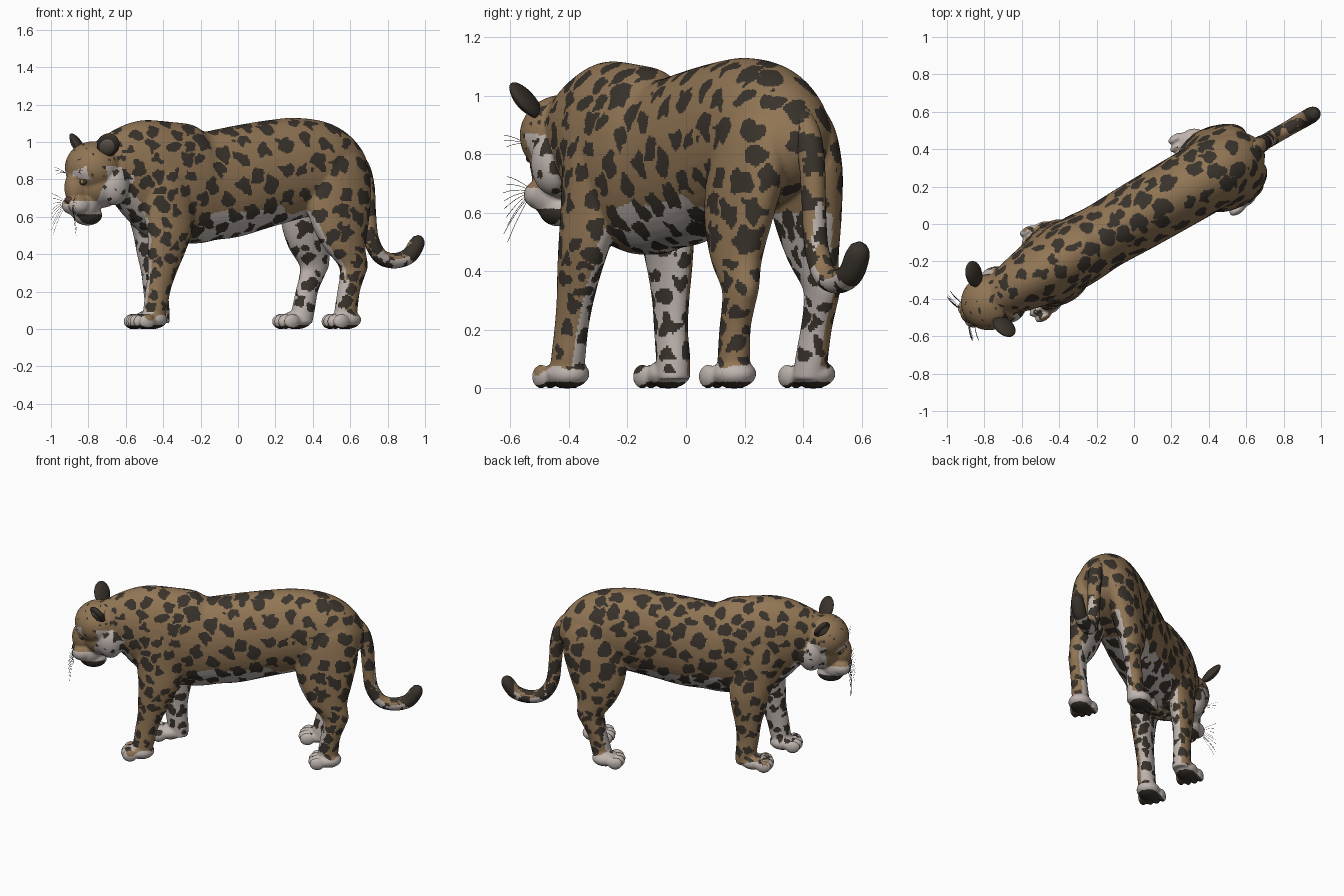
import bpy, bmesh, math, random
from mathutils import Vector, Matrix, noise
from mathutils.bvhtree import BVHTree
from mathutils.kdtree import KDTree

random.seed(4)
if "Cube" in bpy.data.objects:
    bpy.data.objects.remove(bpy.data.objects["Cube"])

MID = 0.025                      # lateral middle of the animal
TURN = Matrix.Rotation(math.radians(30), 4, 'Z')
SIDES = {"left": -1, "right": 1}
made = []


def material(name, rgb):
    m = bpy.data.materials.new(name)
    m.use_nodes = True
    m.diffuse_color = (*rgb, 1)
    bsdf = next(n for n in m.node_tree.nodes if n.type == 'BSDF_PRINCIPLED')
    bsdf.inputs["Base Color"].default_value = (*rgb, 1)
    bsdf.inputs["Roughness"].default_value = 0.8
    return m


TAN, DARK, PALE = range(3)
coat = [material("tan_fur", (.285, .18, .09)),
        material("dark_marking", (.042, .033, .025)),
        material("pale_fur", (.52, .46, .43))]
ear_lining = material("ear_lining", (.16, .125, .10))
nose_skin = material("nose_skin", (.10, .055, .045))
amber = material("amber_eye", (.35, .22, .05))


def make(name, bm, mats):
    bmesh.ops.recalc_face_normals(bm, faces=bm.faces)
    me = bpy.data.meshes.new(name)
    bm.to_mesh(me)
    bm.free()
    ob = bpy.data.objects.new(name, me)
    bpy.context.collection.objects.link(ob)
    made.append(ob)
    for m in mats:
        me.materials.append(m)
    for p in me.polygons:
        p.use_smooth = True
    return ob


def spline(rows, n):
    """Catmull-Rom interpolation through rows of numbers."""
    out = []
    last = len(rows) - 1
    for i in range(last):
        a, b, c, d = (rows[min(max(i + k, 0), last)] for k in (-1, 0, 1, 2))
        for j in range(n):
            t = j / n
            out.append([q + .5 * t * (r - p + t * (2 * p - 5 * q + 4 * r - s + t * (3 * (q - r) + s - p)))
                        for p, q, r, s in zip(a, b, c, d)])
    return out + [list(rows[-1])]


def loft(bm, rings, sides=32):
    """Skin over ellipses given as (centre, axis, axis)."""
    loops = []
    for c, a, b in rings:
        angles = [math.tau * k / sides for k in range(sides)]
        loops.append([bm.verts.new(c + a * math.cos(t) + b * math.sin(t)) for t in angles])
    for low, high in zip(loops, loops[1:]):
        for k in range(sides):
            m = (k + 1) % sides
            bm.faces.new((low[k], low[m], high[m], high[k]))
    bm.faces.new(loops[0])
    bm.faces.new(loops[-1])


def ball(bm, centre, radii, rot=Matrix()):
    bmesh.ops.create_uvsphere(bm, u_segments=32, v_segments=20, radius=1,
                              matrix=Matrix.Translation(centre) @ rot @ Matrix.Diagonal((*radii, 1)))


body = bmesh.new()

# Torso and neck: along, top, bottom, half width
torso = [(-.86, 1.0, .74, .10), (-.75, 1.06, .68, .135), (-.65, 1.1, .58, .16),
         (-.55, 1.116, .5, .18), (-.4, 1.106, .46, .19), (-.28, 1.092, .455, .187),
         (-.2, 1.056, .46, .18), (-.12, 1.066, .475, .18), (.02, 1.09, .492, .185),
         (.2, 1.115, .54, .188), (.36, 1.128, .58, .19), (.53, 1.11, .62, .188),
         (.65, 1.06, .66, .165), (.74, .98, .71, .12), (.795, .89, .78, .05)]
loft(body, [(Vector((u, MID, (t + b) / 2)), Vector((0, w, 0)), Vector((0, 0, (t - b) / 2)))
            for u, t, b, w in spline(torso, 5)], 40)

# Legs: height, along, offset from middle, radius along, radius across
front_leg = [(.03, -.6, .15, .06, .055), (.1, -.585, .152, .066, .056), (.2, -.567, .15, .071, .053),
             (.3, -.54, .15, .083, .056), (.4, -.514, .148, .107, .063), (.5, -.49, .14, .127, .075),
             (.62, -.48, .12, .15, .086), (.78, -.48, .1, .16, .096), (.92, -.48, .085, .13, .08),
             (1.03, -.47, .07, .06, .04)]
hind_leg = [(.03, .575, .17, .06, .055), (.1, .582, .172, .064, .053), (.2, .596, .176, .063, .05),
            (.28, .618, .175, .072, .051), (.34, .625, .172, .086, .055), (.44, .578, .16, .124, .072),
            (.58, .56, .14, .175, .09), (.75, .565, .11, .2, .106), (.9, .57, .09, .17, .096),
            (1.02, .56, .07, .08, .045)]
# Each with its near paw, and the shift of the far leg and far paw
for rows, paw, stride, paw_shift in ((front_leg, (-.615, .147), .22, (.155, .015)),
                                     (hind_leg, (.568, .172), -.075, (-.093, .022))):
    for side in SIDES.values():
        far = side > 0
        loft(body, [(Vector((u + far * stride * max(0, 1 - z / .75), MID + side * v, z)),
                     Vector((ru, 0, 0)), Vector((0, rv, 0))) for z, u, v, ru, rv in spline(rows, 5)])
        # Paw with four toes
        x, y = paw[0] + far * paw_shift[0], MID + side * (paw[1] + far * paw_shift[1])
        ball(body, (x + .015, y, .048), (.083, .074, .05))
        for k in (-1.5, -.5, .5, 1.5):
            ball(body, (x - .07 + .012 * abs(k), y + .043 * k, .039), (.048, .0235, .041))

# Head: skull, bridge, muzzle, chin, cheeks and brows
ball(body, (-.88, MID, .862), (.152, .15, .14))
ball(body, (-.84, MID, .77), (.14, .135, .125))
ball(body, (-.98, MID, .755), (.07, .06, .10))
ball(body, (-.94, MID, .655), (.085, .075, .08))
ball(body, (-.915, MID, .608), (.085, .06, .056))
for side in SIDES.values():
    ball(body, (-.985, MID + side * .035, .66), (.062, .05, .05))
    ball(body, (-.80, MID + side * .09, .77), (.085, .07, .11))
    ball(body, (-.95, MID + side * .07, .835), (.055, .045, .03))

# Fuse the parts into one smooth skin
skin = make("body_coat", body, coat)
remesh = skin.modifiers.new("fuse", 'REMESH')
remesh.mode = 'VOXEL'
remesh.voxel_size = .0078
relax = skin.modifiers.new("relax", 'SMOOTH')
relax.factor, relax.iterations = .5, 6
graph = bpy.context.evaluated_depsgraph_get()
fused = bpy.data.meshes.new_from_object(skin.evaluated_get(graph))
skin.modifiers.clear()
skin.data = fused
fused.materials.clear()
for m in coat:
    fused.materials.append(m)
floor = min(v.co.z for v in fused.vertices)
fused.transform(Matrix.Translation((0, 0, -floor)))


def scatter(mesh, gap, tries):
    """Spread blotches evenly over a skin; returns a test for being inside one."""
    spots = []
    for face in random.choices(mesh.polygons[:], k=tries):
        c = face.center.copy()
        g = gap(c)
        if all((c - q).length > (g + h) / 2 for q, h in spots):
            spots.append((c, g))
    kd = KDTree(len(spots))
    for i, (c, g) in enumerate(spots):
        kd.insert(c, i)
    kd.balance()
    sizes = [g * random.uniform(.4, .56) for c, g in spots]

    def inside(p, k=1):
        i, d = kd.find(p + noise.noise_vector(p * 21) * .034)[1:]
        return d < sizes[i] * k
    return inside


def coat_gap(p):
    if p.x < -.78 and p.z > .54:
        return .052
    return .064 if p.z < .5 else .078 if p.x < -.3 else .095


spotted = scatter(fused, coat_gap, 8000)


def head_colour(p, s, wobble):
    if .56 < p.z < .614 and s > .028 and p.x > -1.0:
        return DARK                                    # lips
    if p.z < .685 and not (s < .03 and p.z > .665):
        return PALE                                    # muzzle and chin
    if s > .075 and p.z < .87 + wobble and p.x > -.885 + wobble:
        return DARK if spotted(p, .6) else PALE        # cheeks
    if .03 < s < .11 and .80 < p.z + wobble < .845 and p.x < -.92:
        return PALE                                    # brows
    return DARK if p.z > .8 and spotted(p, .8 if p.x > -.87 else .4) else TAN


def body_colour(p, n):
    side = p.y - MID
    s = abs(side)
    inward = -n.y * math.copysign(1, side)
    wobble = .04 * noise.noise(p * 12)
    if p.x < -.78 and p.z > .54:
        return head_colour(p, s, wobble)
    if p.z < .022 and n.z < -.6:
        return DARK                                    # pads
    if p.z < (.06 if p.x < 0 else .085) + wobble or (p.z < .09 and n.x < -.4):
        return PALE                                    # toes
    if p.x > 0 and side < 0:
        inward -= n.x                                  # back of the trailing leg stays tan
    base = TAN
    if p.z < .6 and s > .02 and inward > (-.35 if p.x < 0 else 0):
        base = PALE                                    # inside of legs
    elif -.3 < p.x < .4 and p.z < .63 + .04 * p.x + wobble and (s < .16 or n.z < -.4):
        base = PALE                                    # belly
    elif p.x < -.5 and .45 < p.z < .85 and n.x < -.3 and s < .12:
        base = PALE                                    # chest
    elif p.x < -.71 and p.z < .82 + wobble:
        base = PALE                                    # throat
    elif p.x > .3 and p.z < .26 and n.x < -.45:
        base = PALE                                    # front of hind shins
    return DARK if spotted(p) else base


for p in fused.polygons:
    p.use_smooth = True
    p.material_index = body_colour(p.center, p.normal)

# Tail: along, height, radius
path = spline([(.72, .93, .045), (.778, .86, .047), (.81, .76, .044), (.822, .62, .041), (.84, .48, .041),
               (.895, .39, .041), (.98, .365, .041), (1.07, .39, .043), (1.118, .45, .042),
               (1.132, .485, .03), (1.136, .5, .008)], 10)
rings = []
for i, (u, z, r) in enumerate(path):
    a, b = path[max(i - 1, 0)], path[min(i + 1, len(path) - 1)]
    along = Vector((b[0] - a[0], 0, b[1] - a[1])).normalized()
    rings.append((Vector((u, MID + .005, z)), Vector((0, r, 0)), Vector((-along.z, 0, along.x)) * r))
tail_bm = bmesh.new()
loft(tail_bm, rings, 28)
tail = make("tail", tail_bm, coat)
banded = scatter(tail.data, lambda p: .075, 1500)
for p in tail.data.polygons:
    c = p.center
    base = PALE if c.x > .86 and p.normal.z < .3 else TAN
    p.material_index = DARK if c.x > 1.08 or banded(c, 1.25) else base

# Ears with a lining
for name, side in SIDES.items():
    turn = Matrix.Rotation(-side * .87, 4, 'X') @ Matrix.Rotation(-side * .85, 4, 'Z')
    centre = Vector((-.875, MID + .01 + side * .162, .984))
    for part, shift, radii, mat in (("ear", 0, (.026, .06, .08), coat[DARK]),
                                    ("ear_lining", -.014, (.016, .042, .058), ear_lining)):
        bm = bmesh.new()
        ball(bm, centre + turn @ Vector((shift, 0, 0)), radii, turn)
        make(name + "_" + part, bm, [mat])

# Face details sit on the skin
tree = BVHTree.FromPolygons([v.co for v in fused.vertices], [p.vertices for p in fused.polygons])


def on_face(v, z):
    hit = tree.ray_cast(Vector((-1.5, MID + v, z)), Vector((1, 0, 0)))[0]
    return hit or Vector((-.98, MID + v, z))


bm = bmesh.new()
ball(bm, on_face(0, .69) + Vector((.004, 0, 0)), (.02, .034, .02))
make("nose", bm, [nose_skin])
for name, side in SIDES.items():
    spot = on_face(side * .068, .787)
    for part, shift, radii, mat in (("eye_rim", .004, (.012, .026, .017), coat[DARK]),
                                    ("eye", -.001, (.012, .015, .012), amber),
                                    ("pupil", -.009, (.006, .006, .007), coat[DARK])):
        bm = bmesh.new()
        ball(bm, spot + Vector((shift, 0, 0)), radii, Matrix.Rotation(-side * .35, 4, 'Z'))
        make(name + "_" + part, bm, [mat])

# Whiskers on the muzzle and brows
for name, side in SIDES.items():
    cu = bpy.data.curves.new(name + "_whiskers", 'CURVE')
    cu.dimensions = '3D'
    cu.bevel_depth, cu.bevel_resolution = .0008, 0
    roots = [(.055, .64 + .006 * k, -.12 + .022 * k) for k in range(9)]
    roots += [(.07, .835, .01 + .02 * k) for k in range(3)]
    for v, z, rise in roots:
        start = on_face(side * v, z)
        reach = random.uniform(.06, .09)
        pts = cu.splines.new('POLY')
        pts.points.add(4)
        for k, q in enumerate(pts.points):
            t = k / 4
            q.co = (*(start + Vector((-.03 * t * (1 - .3 * t), side * reach * t, rise * t - .02 * t * t))), 1)
    cu.materials.append(coat[DARK])
    ob = bpy.data.objects.new(cu.name, cu)
    bpy.context.collection.objects.link(ob)
    made.append(ob)

# Turn the whole animal to its stance
for ob in made:
    ob.data.transform(TURN)
